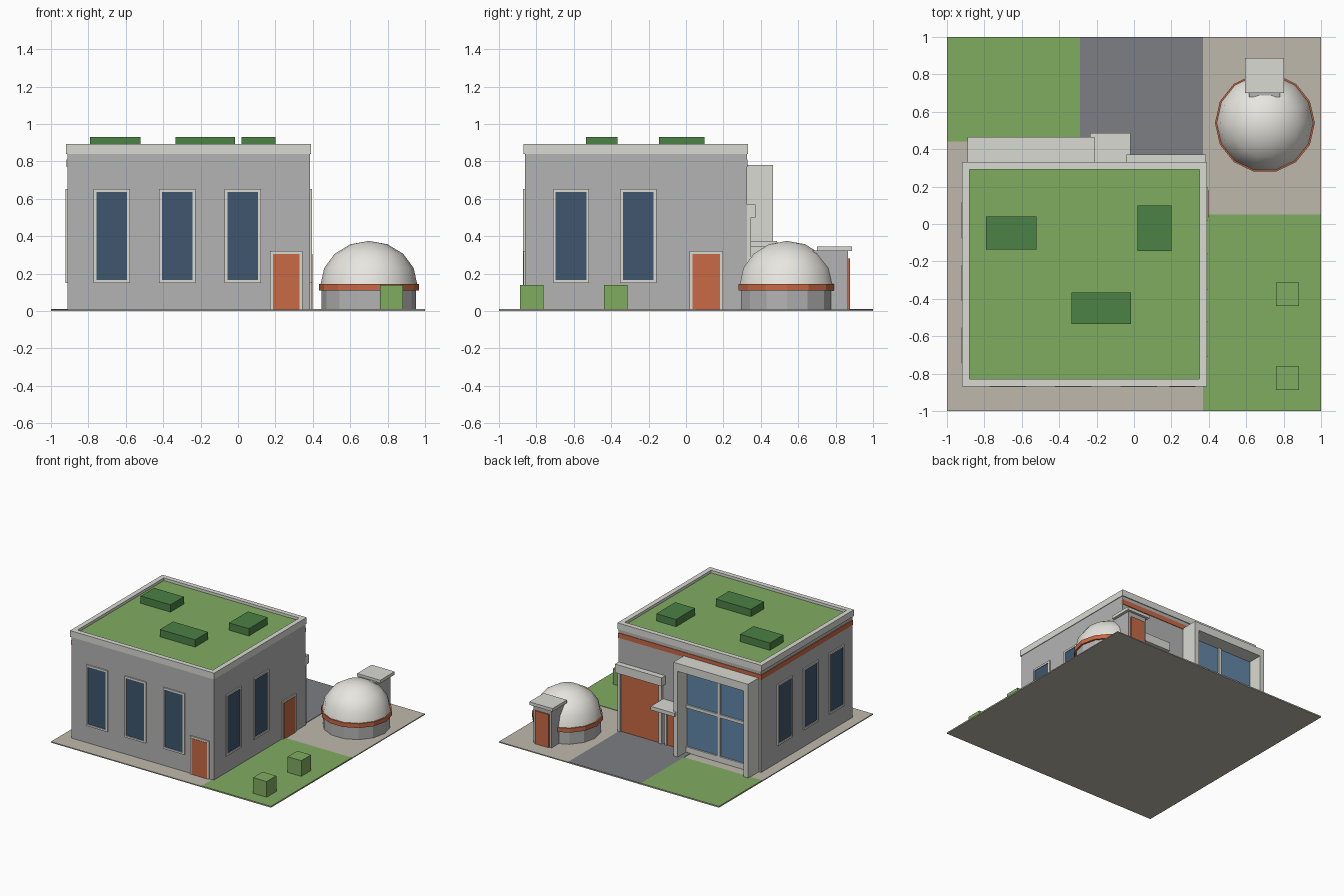
import bpy, bmesh, math

if "Cube" in bpy.data.objects:
    bpy.data.objects.remove(bpy.data.objects["Cube"])


def material(name, hexcode):
    rgb = [int(hexcode[i:i + 2], 16) / 255 for i in (0, 2, 4)]
    m = bpy.data.materials.new(name)
    m.diffuse_color = [c / 12.92 if c < 0.04 else ((c + 0.055) / 1.055) ** 2.4 for c in rgb] + [1]
    m.use_nodes = True
    m.node_tree.nodes["Principled BSDF"].inputs["Base Color"].default_value = m.diffuse_color
    return m


WALL = material("wall_grey", "B4B4B4")
TRIM = material("trim", "DADAD4")
ORANGE = material("orange", "C86A45")
GREEN = material("grass", "80AB60")
HEDGE = material("hedge", "4C8145")
GLASS = material("dark_glass", "3E566E")
GLAZING = material("light_glass", "6288A8")
PAVING = material("paving", "BFB9AC")
ASPHALT = material("asphalt", "7C7E82")
DOME = material("dome_white", "E8E6DF")


def mesh_object(name, bm, mat):
    bmesh.ops.recalc_face_normals(bm, faces=bm.faces)
    me = bpy.data.meshes.new(name)
    bm.to_mesh(me)
    bm.free()
    me.materials.append(mat)
    ob = bpy.data.objects.new(name, me)
    bpy.context.collection.objects.link(ob)
    return ob


def boxes(name, mat, *spans):
    """One object from boxes given as (x0, x1, y0, y1, z0, z1)."""
    bm = bmesh.new()
    for x0, x1, y0, y1, z0, z1 in spans:
        vs = bmesh.ops.create_cube(bm, size=1)["verts"]
        bmesh.ops.scale(bm, vec=(x1 - x0, y1 - y0, z1 - z0), verts=vs)
        bmesh.ops.translate(bm, vec=((x0 + x1) / 2, (y0 + y1) / 2, (z0 + z1) / 2), verts=vs)
    return mesh_object(name, bm, mat)


def lathe(name, mat, centre, profile, sides=14):
    bm = bmesh.new()
    vs = [bm.verts.new((r, 0, z)) for r, z in profile]
    es = [bm.edges.new(p) for p in zip(vs, vs[1:])]
    bmesh.ops.spin(bm, geom=vs + es, cent=(0, 0, 0), axis=(0, 0, 1),
                   angle=math.tau, steps=sides, use_duplicate=False)
    bmesh.ops.remove_doubles(bm, verts=bm.verts, dist=1e-4)
    bmesh.ops.translate(bm, vec=(*centre, 0), verts=bm.verts)
    return mesh_object(name, bm, mat)


# building outline
X0, X1, Y0, Y1 = -0.911, 0.386, -0.861, 0.325


def on_wall(side, u0, u1, out, z0, z1, back=0.01):
    """Box span lying on a wall, sticking out by the given depth."""
    return {"front": (u0, u1, Y0 - out, Y0 + back, z0, z1),
            "back": (u0, u1, Y1 - back, Y1 + out, z0, z1),
            "left": (X0 - out, X0 + back, u0, u1, z0, z1),
            "right": (X1 - back, X1 + out, u0, u1, z0, z1)}[side]


def framed(name, side, u0, u1, z0, z1, t, mat, depth, frame_depth, sill=True):
    """Panel with a border of bars."""
    bars = [on_wall(side, u0, u0 + t, frame_depth, z0, z1),
            on_wall(side, u1 - t, u1, frame_depth, z0, z1),
            on_wall(side, u0 + t, u1 - t, frame_depth, z1 - t, z1)]
    if sill:
        bars.append(on_wall(side, u0 + t, u1 - t, frame_depth, z0, z0 + t))
    boxes(name + "_frame", TRIM, *bars)
    boxes(name + "_panel", mat, on_wall(side, u0 + t, u1 - t, depth, z0 + (t if sill else 0), z1 - t))


# ground
boxes("paving", PAVING, (-1, 1, -1, 1, 0, 0.008))
boxes("lawns", GREEN, (-1, -0.29, 0.44, 1, 0.001, 0.011), (0.37, 1, -1, 0.05, 0.001, 0.011))
boxes("driveway", ASPHALT, (-0.29, 0.37, 0.30, 1, 0.001, 0.011))

# main block, parapet and planted roof
boxes("main_block", WALL, (X0, X1, Y0, Y1, 0.005, 0.85))
PX0, PX1, PY0, PY1, T = -0.919, 0.391, -0.868, 0.332, 0.04
boxes("parapet", TRIM, (PX0, PX1, PY0, PY0 + T, 0.84, 0.892), (PX0, PX1, PY1 - T, PY1, 0.84, 0.892),
      (PX0, PX0 + T, PY0 + T, PY1 - T, 0.84, 0.892), (PX1 - T, PX1, PY0 + T, PY1 - T, 0.84, 0.892))
boxes("green_roof", GREEN, (PX0 + T, PX1 - T, PY0 + T, PY1 - T, 0.845, 0.87))
boxes("roof_planters", HEDGE, (-0.79, -0.52, -0.135, 0.04, 0.865, 0.93),
      (0.02, 0.20, -0.145, 0.10, 0.865, 0.93), (-0.335, -0.015, -0.535, -0.365, 0.865, 0.93))
boxes("orange_band", ORANGE, on_wall("back", X0 - 0.005, X1, 0.005, 0.77, 0.81),
      on_wall("left", Y0, Y1, 0.005, 0.77, 0.81))

# windows
for side, centres in (("front", (-0.675, -0.325, 0.025)), ("right", (-0.615, -0.255)),
                      ("left", (0.02, -0.315, -0.65))):
    for i, c in enumerate(centres):
        framed(f"{side}_window_{i + 1}", side, c - 0.097, c + 0.097, 0.15, 0.652, 0.015, GLASS, 0.004, 0.01)

# single doors
framed("front_door", "front", 0.172, 0.345, 0.008, 0.32, 0.016, ORANGE, 0.011, 0.009, False)
framed("side_door", "right", 0.02, 0.197, 0.008, 0.32, 0.016, ORANGE, 0.012, 0.009, False)
framed("rear_door", "back", -0.215, -0.045, 0.008, 0.35, 0.02, ORANGE, 0.01, 0.02, False)
boxes("rear_door_canopy", TRIM, (-0.235, -0.02, Y1 - 0.01, 0.487, 0.345, 0.375))

# garage door with lintel
framed("garage_door", "back", -0.02, 0.38, 0.008, 0.52, 0.025, ORANGE, 0.01, 0.022, False)
boxes("garage_lintel", TRIM, (-0.04, 0.385, Y1 - 0.01, 0.372, 0.50, 0.57))

# glazed rear entrance: deep portal, glass and bars
boxes("portal", TRIM, (-0.89, -0.85, Y1 - 0.01, 0.465, 0.005, 0.78),
      (-0.25, -0.21, Y1 - 0.01, 0.465, 0.005, 0.78), (-0.85, -0.25, Y1 - 0.01, 0.465, 0.715, 0.78))
boxes("portal_glass", GLAZING, (-0.85, -0.25, Y1 - 0.01, 0.345, 0.05, 0.715))
boxes("portal_bars", TRIM, (-0.56, -0.535, Y1, 0.36, 0.01, 0.715), (-0.85, -0.25, Y1, 0.358, 0.375, 0.40),
      (-0.85, -0.25, Y1, 0.358, 0.005, 0.055))

# domed annexe
C = (0.70, 0.54)
lathe("dome_base", WALL, C, [(0, 0.005), (0.253, 0.005), (0.253, 0.12), (0, 0.12)])
lathe("dome_band", ORANGE, C, [(0, 0.11), (0.267, 0.11), (0.267, 0.145), (0, 0.145)])
arc = [math.radians(a) for a in (0, 22.5, 45, 67.5, 90)]
dome = lathe("dome", DOME, C, [(0.259 * math.cos(a), 0.14 + 0.235 * math.sin(a)) for a in arc])
for p in dome.data.polygons:
    p.use_smooth = True

# dome entrance porch
boxes("porch", WALL, (0.615, 0.78, 0.68, 0.867, 0.005, 0.325))
boxes("porch_roof", TRIM, (0.593, 0.803, 0.70, 0.887, 0.32, 0.345))
boxes("porch_door", ORANGE, (0.635, 0.76, 0.86, 0.877, 0.008, 0.28))

# lawn shrubs
boxes("shrubs", GREEN, (0.758, 0.882, -0.887, -0.763, 0.005, 0.14), (0.758, 0.882, -0.438, -0.312, 0.005, 0.14))
